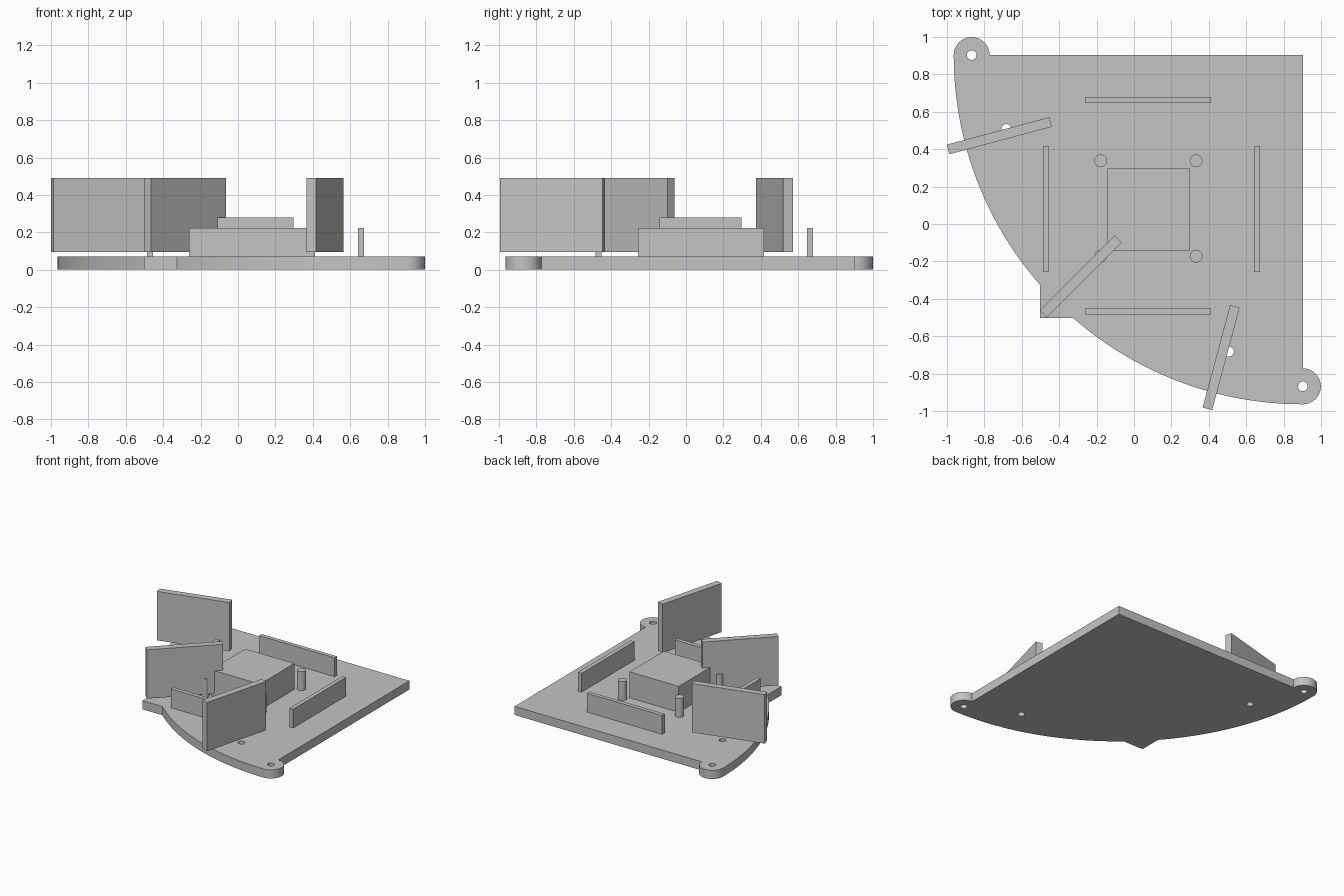
import bpy
from math import radians, cos, sin, acos, pi

cube = bpy.data.objects.get("Cube")
if cube:
    bpy.data.objects.remove(cube, do_unlink=True)

grey = bpy.data.materials.new("plain grey")
grey.use_nodes = True
GREY = (0.55, 0.55, 0.55, 1)
grey.diffuse_color = GREY
grey.node_tree.nodes["Principled BSDF"].inputs["Base Color"].default_value = GREY

PLATE_TOP = 0.07
WALL_TOP = 0.222
MID = 0.077      # centre of the electronics area on x and y
EDGE = 0.903     # straight plate edges, also the centre of the big arc
TAB = 0.868      # offset of the round tabs
TAB_R = 0.096
CORNER = -0.503  # square corner that breaks the arc


def box(name, x, y, z0, z1, length, width, angle=0):
    bpy.ops.mesh.primitive_cube_add(size=1, location=(x, y, (z0 + z1) / 2),
                                    rotation=(0, 0, radians(angle)))
    ob = bpy.context.object
    ob.name = name
    ob.scale = (length, width, z1 - z0)
    ob.data.materials.append(grey)
    return ob


def arc(cx, cy, r, start, end, steps):
    angles = [start + (end - start) * i / steps for i in range(steps + 1)]
    return [(cx + r * cos(a), cy + r * sin(a)) for a in angles]


def add_loop(curve, points):
    spline = curve.splines.new("POLY")
    spline.points.add(len(points) - 1)
    for p, (x, y) in zip(spline.points, points):
        p.co = (x, y, 0, 1)
    spline.use_cyclic_u = True


# Base plate: quarter disc with two round tabs, a square corner and holes
big_r = EDGE + TAB + TAB_R
cut = acos((EDGE - CORNER) / big_r)
outline = [(EDGE, EDGE)]
outline += arc(-TAB, EDGE, TAB_R, 0, pi, 24)
outline += arc(EDGE, EDGE, big_r, pi, pi + cut, 24)[1:]
outline += [(CORNER, CORNER)]
outline += arc(EDGE, EDGE, big_r, 1.5 * pi - cut, 1.5 * pi, 24)
outline += arc(EDGE, -TAB, TAB_R, -pi / 2, pi / 2, 24)[1:]

curve = bpy.data.curves.new("base_plate", "CURVE")
curve.dimensions = "2D"
curve.fill_mode = "BOTH"
curve.extrude = PLATE_TOP / 2
add_loop(curve, outline)
for x, y in ((-TAB, EDGE), (EDGE, -TAB), (-0.682, 0.508), (0.508, -0.682)):
    add_loop(curve, arc(x, y, 0.026, 0, 2 * pi * 23 / 24, 23))
plate = bpy.data.objects.new("base_plate", curve)
plate.location.z = PLATE_TOP / 2
bpy.context.collection.objects.link(plate)
bpy.ops.object.select_all(action="DESELECT")
plate.select_set(True)
bpy.context.view_layer.objects.active = plate
bpy.ops.object.convert(target="MESH")
plate = bpy.context.object
plate.data.materials.clear()
plate.data.materials.append(grey)
bpy.ops.object.shade_smooth_by_angle(angle=radians(30))

# Central block
box("central_block", MID, MID, PLATE_TOP, 0.28, 0.44, 0.44)

# Low walls around the block
for side, pos in (("low", -0.47), ("high", 0.658)):
    y_pos = pos + (0.005 if pos > 0 else 0.003)
    box("wall_across_" + side, 0.075, y_pos, PLATE_TOP, WALL_TOP, 0.675, 0.033)
    box("wall_along_" + side, pos, 0.08, PLATE_TOP, WALL_TOP, 0.033, 0.675)

# Posts at the corners of the block
for i in (-1, 1):
    for j in (-1, 1):
        bpy.ops.mesh.primitive_cylinder_add(
            vertices=32, radius=0.034, depth=WALL_TOP - PLATE_TOP,
            location=(MID + 0.255 * i, 0.083 + 0.255 * j, (WALL_TOP + PLATE_TOP) / 2))
        post = bpy.context.object
        post.name = "post"
        post.data.materials.append(grey)
        bpy.ops.object.shade_smooth_by_angle(angle=radians(30))

# Tall upright panels fanned along the curved edge
for name, x, y, angle in (("panel_right", -0.72, 0.472, 15),
                          ("panel_middle", -0.284, -0.281, 45),
                          ("panel_left", 0.466, -0.714, 75)):
    box(name, x, y, 0.095, 0.49, 0.567, 0.053, angle)
